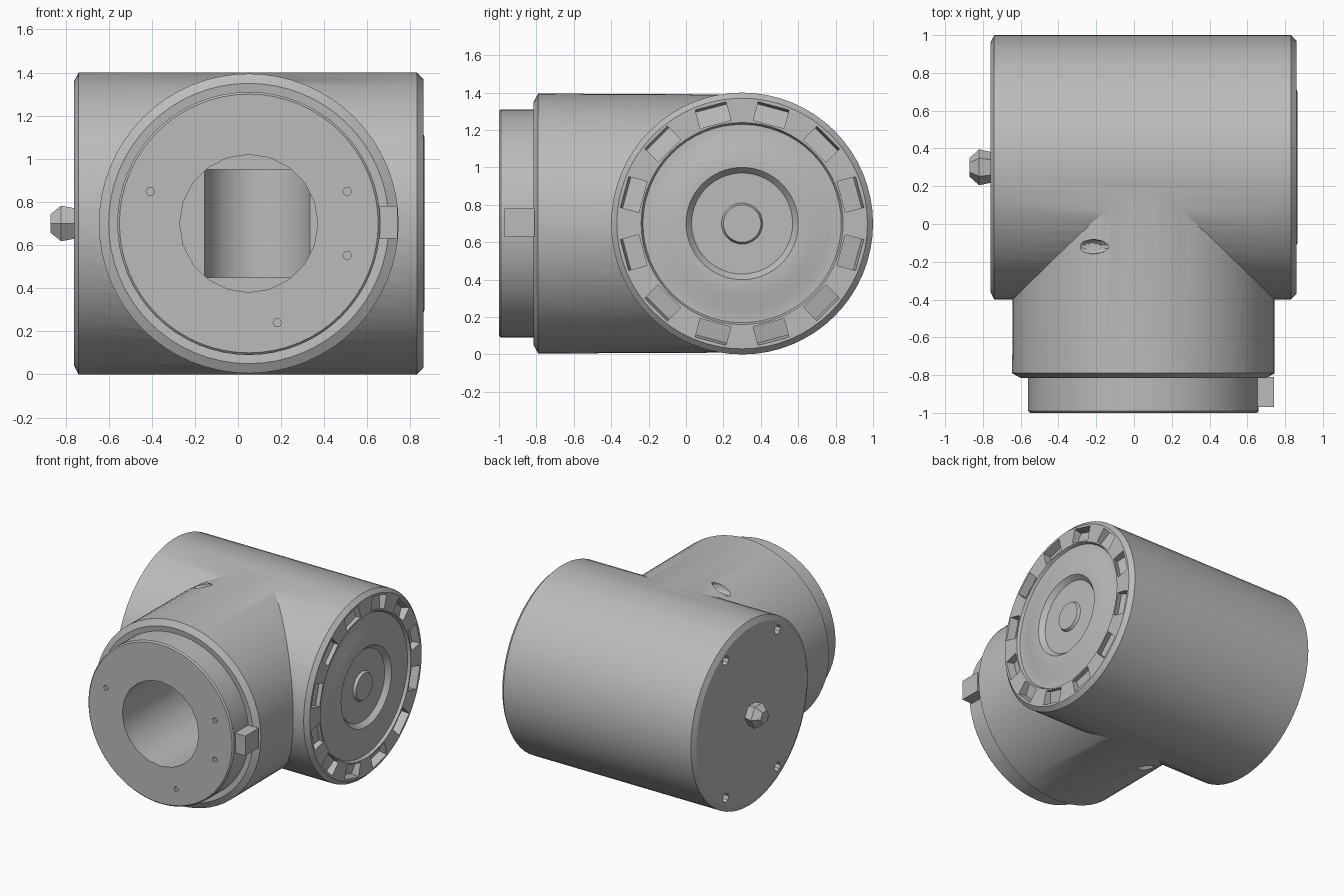
import bpy, bmesh
from math import sin, cos, pi, radians
from mathutils import Matrix, Vector

cube = bpy.data.objects.get("Cube")
if cube:
    bpy.data.objects.remove(cube, do_unlink=True)

# Single grey material
grey = bpy.data.materials.new("plain grey")
grey.use_nodes = True
colour = (0.5, 0.5, 0.5, 1)
grey.diffuse_color = colour
grey.node_tree.nodes["Principled BSDF"].inputs["Base Color"].default_value = colour

BODY = Vector((0, 0.3, 0.7))
NECK = Vector((0.05, 0, 0.7))


def finish(name, bm):
    bmesh.ops.remove_doubles(bm, verts=bm.verts, dist=1e-5)
    bmesh.ops.recalc_face_normals(bm, faces=bm.faces)
    mesh = bpy.data.meshes.new(name)
    bm.to_mesh(mesh)
    bm.free()
    mesh.materials.append(grey)
    obj = bpy.data.objects.new(name, mesh)
    bpy.context.collection.objects.link(obj)
    return obj


def lathe(name, axis, centre, profile, sides=64):
    """Turn (position, radius) pairs about the x, y or z axis."""
    bm = bmesh.new()
    rings = []
    for t, r in profile:
        ring = []
        for i in range(sides):
            a = 2 * pi * i / sides
            u, v = r * cos(a), r * sin(a)
            p = {"x": (t, u, v), "y": (u, t, v), "z": (u, v, t)}[axis]
            ring.append(bm.verts.new(Vector(p) + centre))
        rings.append(ring)
    for low, high in zip(rings, rings[1:]):
        for i in range(sides):
            j = (i + 1) % sides
            bm.faces.new((low[i], low[j], high[j], high[i]))
    bm.faces.new(rings[0])
    bm.faces.new(rings[-1])
    return finish(name, bm)


def box(name, centre, size, turn=Matrix()):
    bm = bmesh.new()
    matrix = Matrix.Translation(centre) @ turn @ Matrix.Diagonal((*size, 1))
    bmesh.ops.create_cube(bm, size=1, matrix=matrix)
    return finish(name, bm)


def combine(target, tool, operation):
    mod = target.modifiers.new("shape", "BOOLEAN")
    mod.operation = operation
    mod.solver = "EXACT"
    mod.object = tool
    bpy.context.view_layer.objects.active = target
    bpy.ops.object.modifier_apply(modifier=mod.name)
    bpy.data.objects.remove(tool, do_unlink=True)


# Main barrel, with the stepped rings of its open end
housing = lathe("housing", "x", BODY, [
    (-0.76, 0.66), (-0.74, 0.7), (0.83, 0.7), (0.86, 0.67), (0.86, 0.54),
    (0.84, 0.53), (0.84, 0.47), (0.865, 0.4), (0.865, 0.3), (0.83, 0.27),
    (0.83, 0.11), (0.85, 0.1)])

# Side neck with a narrower collar, joined to the barrel
neck = lathe("neck", "y", NECK, [
    (0.3, 0.69), (-0.79, 0.695), (-0.815, 0.65), (-0.81, 0.61),
    (-0.99, 0.61), (-1, 0.6)])
combine(housing, neck, "UNION")

# Bore through the neck, ending in a hollow curved about the vertical
bore = lathe("bore", "y", NECK, [(0.2, 0.32), (-1.1, 0.32)], 20)
combine(housing, bore, "DIFFERENCE")
hollow = lathe("hollow", "z", Vector((0.09, 0.15, 0.7)), [(-0.25, 0.25), (0.25, 0.25)], 32)
combine(housing, hollow, "DIFFERENCE")

# Ring of pockets in the open end
for i in range(12):
    a = radians(30 * i + 15)
    spot = BODY + Vector((0.86, 0.6 * cos(a), 0.6 * sin(a)))
    turn = Matrix.Rotation(a, 4, "X") @ Matrix.Rotation(radians(12), 4, "Z")
    combine(housing, box("pocket", spot, (0.1, 0.1, 0.17), turn), "DIFFERENCE")

# Screw holes in the closed end
for dy in (-0.31, 0.31):
    for dz in (-0.52, 0.52):
        hole = lathe("hole", "x", BODY + Vector((-0.76, dy, dz)), [(-0.05, 0.035), (0.06, 0.035)], 8)
        combine(housing, hole, "DIFFERENCE")

# Small holes in the collar face
for angle in (18, 162, -18, -74):
    a = radians(angle)
    spot = NECK + Vector((0.48 * cos(a), -1, 0.48 * sin(a)))
    hole = lathe("hole", "y", spot, [(-0.05, 0.02), (0.05, 0.02)], 6)
    combine(housing, hole, "DIFFERENCE")

# Shallow slots above and below the neck
for z in (0.06, 1.34):
    bm = bmesh.new()
    shape = Matrix.Translation((-0.22, -0.12, z)) @ Matrix.Diagonal((0.1, 0.04, 0.05, 1))
    bmesh.ops.create_uvsphere(bm, u_segments=10, v_segments=6, radius=1, matrix=shape)
    combine(housing, finish("slot", bm), "DIFFERENCE")

# Locating key on the collar and pin on the closed end
box("collar_key", (0.69, -0.89, 0.705), (0.1, 0.16, 0.15))
lathe("end_pin", "x", BODY, [(-0.75, 0.08), (-0.82, 0.095), (-0.87, 0.05)], 6)

# Smooth the round walls and keep the edges crisp
bpy.ops.object.select_all(action="DESELECT")
housing.select_set(True)
bpy.context.view_layer.objects.active = housing
bpy.ops.object.shade_smooth_by_angle(angle=radians(25))
